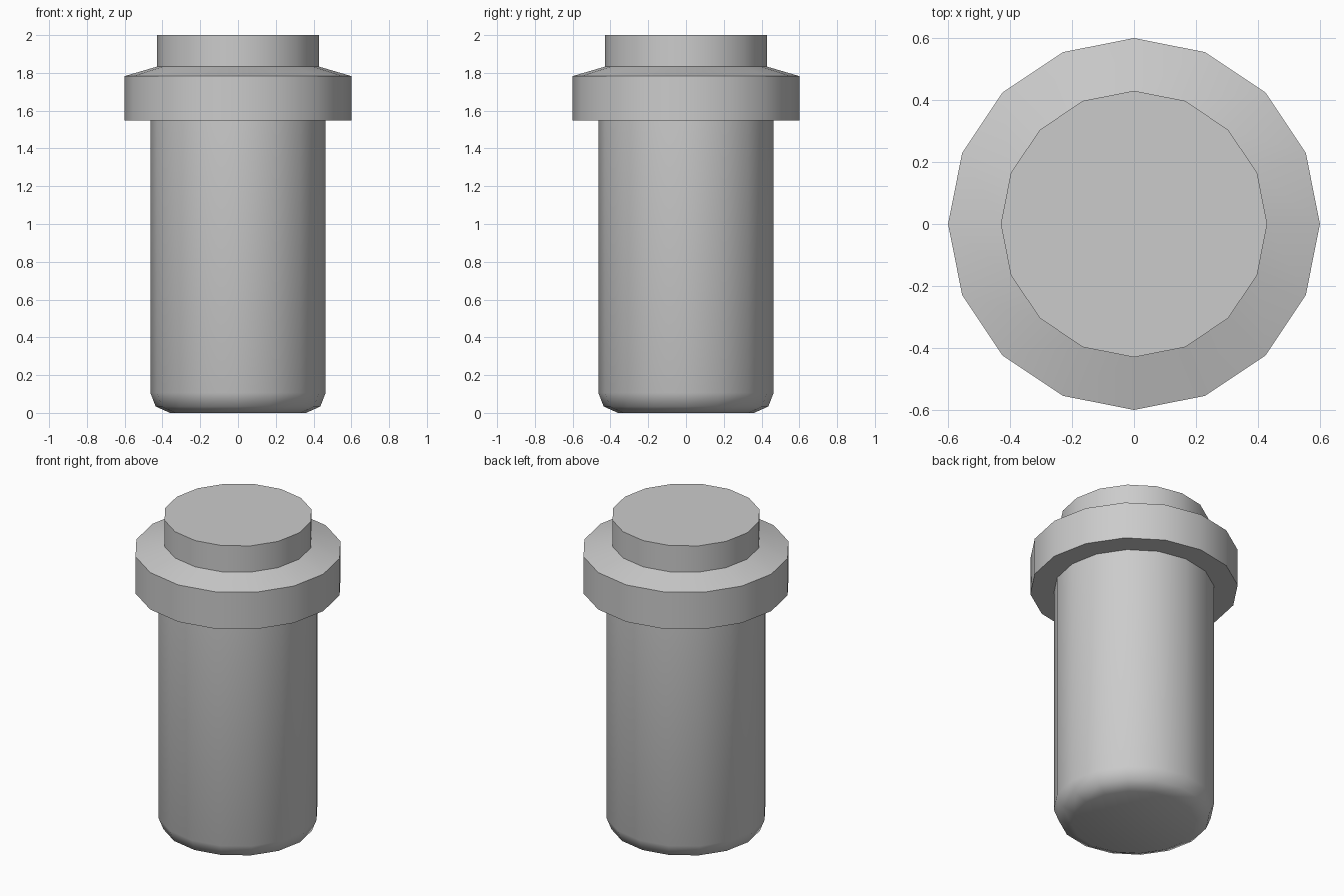
import bpy, bmesh, math

SIDES = 16

cube = bpy.data.objects.get("Cube")
if cube:
    bpy.data.objects.remove(cube, do_unlink=True)

# Single plain grey finish
grey = bpy.data.materials.new("plain_grey")
grey.use_nodes = True
colour = (0.6, 0.6, 0.6, 1.0)
grey.diffuse_color = colour
for node in grey.node_tree.nodes:
    if node.type == 'BSDF_PRINCIPLED':
        node.inputs["Base Color"].default_value = colour


def lathe(name, profile, cap_bottom=False, cap_top=False):
    """Revolve (radius, height) points, listed from bottom to top."""
    bm = bmesh.new()
    rings = []
    for r, z in profile:
        angles = [math.tau * i / SIDES for i in range(SIDES)]
        rings.append([bm.verts.new((r * math.cos(a), r * math.sin(a), z)) for a in angles])
    for low, high in zip(rings, rings[1:]):
        for i in range(SIDES):
            j = (i + 1) % SIDES
            bm.faces.new((low[i], low[j], high[j], high[i]))
    if cap_bottom:
        bm.faces.new(rings[0][::-1])
    if cap_top:
        bm.faces.new(rings[-1])
    mesh = bpy.data.meshes.new(name)
    bm.to_mesh(mesh)
    bm.free()
    mesh.materials.append(grey)
    obj = bpy.data.objects.new(name, mesh)
    bpy.context.collection.objects.link(obj)
    # Smooth the round sides and rounded foot, keep the rims sharp
    bpy.ops.object.select_all(action='DESELECT')
    obj.select_set(True)
    bpy.context.view_layer.objects.active = obj
    bpy.ops.object.shade_smooth_by_angle(angle=math.radians(45))
    return obj


BODY, COLLAR, CAP = 0.464, 0.6, 0.43
COLLAR_BOTTOM, COLLAR_RIM, COLLAR_TOP = 1.548, 1.783, 1.833

# Long shaft with a rounded foot
lathe("shaft", [(0.36, 0), (0.436, 0.034), (BODY, 0.106), (BODY, COLLAR_BOTTOM)],
      cap_bottom=True)

# Wide collar with a sloping upper face
lathe("collar", [(BODY, COLLAR_BOTTOM), (COLLAR, COLLAR_BOTTOM),
                 (COLLAR, COLLAR_RIM), (CAP, COLLAR_TOP)])

# Short flat-topped head
lathe("head", [(CAP, COLLAR_TOP), (CAP, 2)], cap_top=True)
